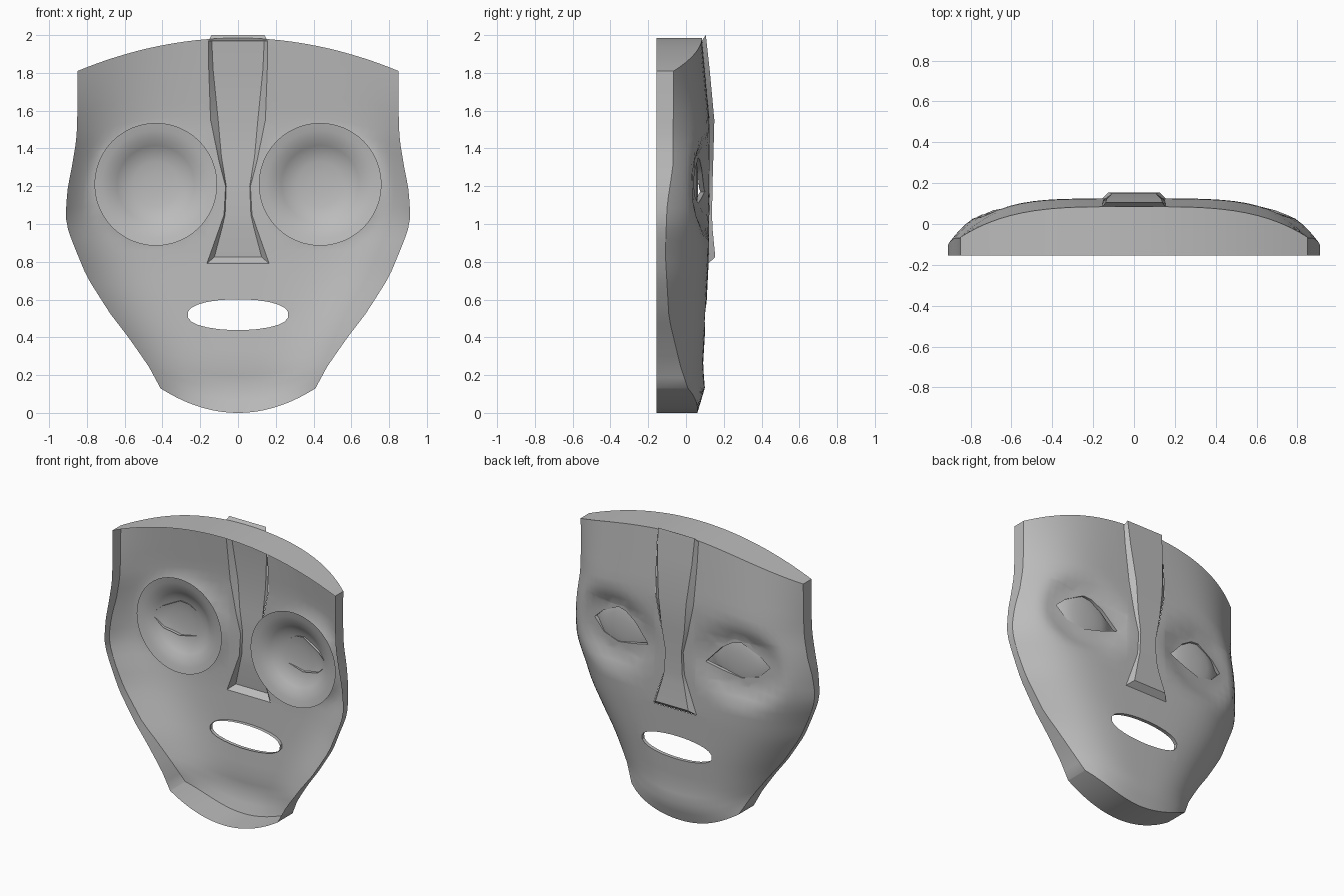
import bpy, bmesh, math
from mathutils import Vector

if "Cube" in bpy.data.objects:
    bpy.data.objects.remove(bpy.data.objects["Cube"])

GREY = (0.5, 0.5, 0.5, 1)
mat = bpy.data.materials.new("plain grey")
mat.use_nodes = True
mat.diffuse_color = GREY
mat.node_tree.nodes["Principled BSDF"].inputs["Base Color"].default_value = GREY
BACK = -0.155


def interp(table, t):
    """Piecewise linear lookup in (key, value) pairs."""
    if t <= table[0][0]:
        return table[0][1]
    for (a, p), (b, q) in zip(table, table[1:]):
        if t <= b:
            return p + (q - p) * (t - a) / (b - a)
    return table[-1][1]


def finish(bm, name):
    me = bpy.data.meshes.new(name)
    bm.to_mesh(me)
    bm.free()
    me.materials.append(mat)
    ob = bpy.data.objects.new(name, me)
    bpy.context.collection.objects.link(ob)
    bpy.ops.object.select_all(action='DESELECT')
    ob.select_set(True)
    bpy.context.view_layer.objects.active = ob
    bpy.ops.object.shade_smooth_by_angle(angle=math.radians(32))
    return ob


# Half width, edge depth, centre depth and roundness, all by height
WIDTH = [(.13, .41), (.25, .475), (.4, .58), (.53, .68), (.72, .8), (.9, .875), (1.0, .91),
         (1.1, .91), (1.2, .9), (1.3, .88), (1.45, .855), (1.6, .85), (1.81, .85)]
EDGE = [(.13, .01), (.25, -.03), (.5, -.09), (.85, -.11), (1.1, -.1), (1.3, -.07), (1.81, -.065)]
CENTRE = [(0, .06), (.13, .1), (.25, .09), (.5, .105), (.8, .12), (1.2, .125), (1.55, .125), (1.98, .085)]
ROUND = [(.13, 2.6), (.5, 3.5), (1.1, 6), (1.5, 4.5), (1.81, 3.3)]


def edge_height(v):
    return .13 + 1.68 * v


def height(u, v):
    low, high = .13 * u * u, 1.985 - .175 * u * u
    return low + (high - low) * v


def face_depth(x, z):
    v = z / 1.985
    for _ in range(12):
        u = min(1, abs(x) / interp(WIDTH, edge_height(v)))
        v = (z - height(u, 0)) / (height(u, 1) - height(u, 0))
    h = edge_height(v)
    edge = interp(EDGE, h)
    y = edge + (interp(CENTRE, z) - edge) * (1 - u ** interp(ROUND, h))
    # Eye socket recess
    t = math.hypot((abs(x) - .48) / .38, (z - 1.2) / .27)
    if t < 1:
        w = min(1, (1 - t) / .35)
        y += (min(y, .1 - .13 * (abs(x) - .2)) - y) * w
    return y


def inside(p, poly):
    hit = False
    for a, b in zip(poly, poly[1:] + poly[:1]):
        if (a[1] > p.z) != (b[1] > p.z):
            if p.x < a[0] + (b[0] - a[0]) * (p.z - a[1]) / (b[1] - a[1]):
                hit = not hit
    return hit


def cut_hole(bm, poly):
    """Cut a polygon, given as (x, z), out of the flat sheet."""
    xs, zs = [p[0] for p in poly], [p[1] for p in poly]
    for a, b in zip(poly, poly[1:] + poly[:1]):
        faces = []
        for f in bm.faces:
            fx, fz = [q.co.x for q in f.verts], [q.co.z for q in f.verts]
            if (all(abs(q.co.y) < .01 for q in f.verts) and max(fx) > min(xs) and min(fx) < max(xs)
                    and max(fz) > min(zs) and min(fz) < max(zs)):
                faces.append(f)
        geom = faces + list({e for f in faces for e in f.edges}) + list({q for f in faces for q in f.verts})
        bmesh.ops.bisect_plane(bm, geom=geom, dist=1e-5, plane_co=(a[0], 0, a[1]),
                               plane_no=(b[1] - a[1], 0, a[0] - b[0]))
    gone = [f for f in bm.faces if all(abs(q.co.y) < .01 for q in f.verts)
            and inside(f.calc_center_median(), poly)]
    bmesh.ops.delete(bm, geom=gone, context='FACES')


def extrude_back(bm, edges):
    new = bmesh.ops.extrude_edge_only(bm, edges=edges)["geom"]
    return [q for q in new if isinstance(q, bmesh.types.BMVert)]


# Nose strip rows: height, base half width, ridge height, ridge half width, ridge depth
NOSE = [(1.97, .155, 2.0, .14, .105), (1.82, .155, 1.82, .132, .125), (1.55, .145, 1.55, .105, .15),
        (1.33, .1, 1.36, .088, .145), (1.2, .066, 1.2, .062, .14), (1.05, .074, 1.05, .068, .138),
        (.98, .098, .98, .084, .14), (.79, .165, .825, .125, .155)]

# Mask shell: flat sheet, outer wall, openings, then shaping
bm = bmesh.new()
bmesh.ops.create_grid(bm, x_segments=36, y_segments=30, size=1)
for q in bm.verts:
    u, v = math.sin(q.co.x * math.pi / 2), (q.co.y + 1) / 2
    q.co = Vector((u * interp(WIDTH, edge_height(v)), 0, height(u, v)))
for q in extrude_back(bm, [e for e in bm.edges if e.is_boundary]):
    q.co.y = BACK

EYE = [(.22, 1.17), (.33, 1.29), (.41, 1.34), (.47, 1.35), (.6, 1.285),
       (.67, 1.22), (.59, 1.14), (.47, 1.11), (.345, 1.135)]
mouth = [(.268 * math.cos(a), .52 + .082 * math.copysign(abs(math.sin(a)) ** .85, math.sin(a)))
         for a in [math.tau * (i + .5) / 24 for i in range(24)]]
nose_hole = [(r[1], r[0]) for r in NOSE] + [(-r[1], r[0]) for r in reversed(NOSE)]
for hole in (EYE, [(-x, z) for x, z in EYE], mouth, nose_hole):
    cut_hole(bm, hole)
for q in bm.verts:
    if q.co.y > -.1:
        q.co.y = face_depth(q.co.x, q.co.z)


# Short lips turned inward round the eyes and mouth
def is_lip(e):
    mid = (e.verts[0].co + e.verts[1].co) / 2
    return e.is_boundary and mid.y > BACK + .01 and not (abs(mid.x) < .18 and mid.z > .75)


for q in extrude_back(bm, [e for e in bm.edges if is_lip(e)]):
    q.co.y -= .025
bmesh.ops.recalc_face_normals(bm, faces=bm.faces)
finish(bm, "mask_shell")

# Nose and brow strip: open channel standing out of the face
bm = bmesh.new()
rows = []
for z, base, rz, ridge, ry in NOSE:
    by = interp(CENTRE, z) - .003
    rows.append([bm.verts.new(c) for c in
                 ((-base, by, z), (-ridge, ry, rz), (ridge, ry, rz), (base, by, z))])
for a, b in zip(rows, rows[1:]):
    for i in range(3):
        bm.faces.new((a[i], a[i + 1], b[i + 1], b[i]))
bm.faces.new(rows[0])
bm.faces.new(rows[-1])
bmesh.ops.recalc_face_normals(bm, faces=bm.faces)
finish(bm, "nose_strip")

# Eye cups: shallow round bowls behind the openings
CUP = [(.325, -.02), (.285, -.012), (.24, .002), (.205, .024), (.17, .044), (.12, .057), (.06, .063), (0, .065)]
for side, name in ((1, "left_eye_cup"), (-1, "right_eye_cup")):
    bm = bmesh.new()
    ring = [bm.verts.new((r, y, 0)) for r, y in CUP]
    edges = [bm.edges.new(p) for p in zip(ring, ring[1:])]
    bmesh.ops.spin(bm, geom=ring + edges, cent=(0, 0, 0), axis=(0, 1, 0), angle=math.tau, steps=48)
    bmesh.ops.remove_doubles(bm, verts=bm.verts, dist=1e-4)
    bmesh.ops.translate(bm, verts=bm.verts, vec=(side * .435, 0, 1.21))
    bmesh.ops.recalc_face_normals(bm, faces=bm.faces)
    finish(bm, name)
